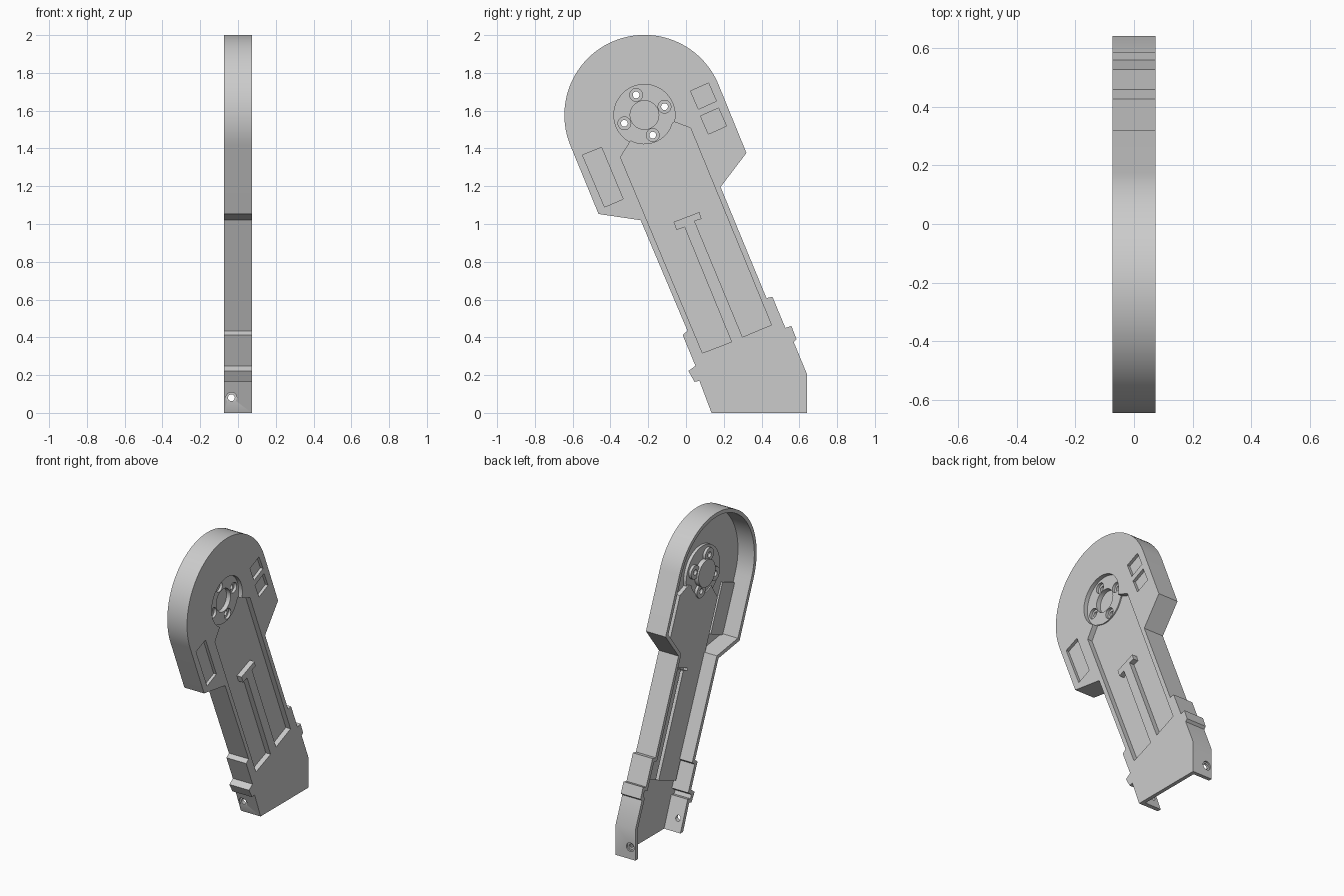
import bpy, bmesh, math
from mathutils import Vector

cube = bpy.data.objects.get("Cube")
if cube:
    bpy.data.objects.remove(cube, do_unlink=True)

HALF = 0.073            # half of the total width
SKIN = 0.025            # wall thickness
LIP = 0.015             # material left around each pocket on the inside
HUB = (-0.22, 1.577)
TILT = 22.5

grey = bpy.data.materials.new("plain grey")
grey.use_nodes = True
grey.diffuse_color = (0.6, 0.6, 0.6, 1)
grey.node_tree.nodes["Principled BSDF"].inputs["Base Color"].default_value = (0.6, 0.6, 0.6, 1)


def arc(centre, r, start, end, n):
    """Points on an arc, angles in degrees."""
    angles = [math.radians(start + (end - start) * i / n) for i in range(n + 1)]
    return [(centre[0] + r * math.cos(a), centre[1] + r * math.sin(a)) for a in angles]


def circle(centre, r, n=32):
    return arc(centre, r, 0, 360, n)[:-1]


def grow(pts, d):
    """Offset a counter-clockwise outline outward by d with mitred corners."""
    out = []
    for i, p in enumerate(pts):
        p = Vector(p)
        e1 = (p - Vector(pts[i - 1])).normalized()
        e2 = (Vector(pts[(i + 1) % len(pts)]) - p).normalized()
        n1, n2 = Vector((e1.y, -e1.x)), Vector((e2.y, -e2.x))
        out.append(tuple(p + (n1 + n2) * d / (1 + n1.dot(n2))))
    return out


def prism(name, pts, a, b, axis="x"):
    """Extrude an outline along x (points are y, z) or along y (points are x, z)."""
    def place(p, t):
        return (t, p[0], p[1]) if axis == "x" else (p[0], t, p[1])
    bm = bmesh.new()
    lo = [bm.verts.new(place(p, a)) for p in pts]
    hi = [bm.verts.new(place(p, b)) for p in pts]
    bm.faces.new(lo)
    bm.faces.new(hi)
    for i in range(len(pts)):
        bm.faces.new((lo[i - 1], lo[i], hi[i], hi[i - 1]))
    bmesh.ops.recalc_face_normals(bm, faces=bm.faces)
    mesh = bpy.data.meshes.new(name)
    bm.to_mesh(mesh)
    bm.free()
    mesh.materials.append(grey)
    obj = bpy.data.objects.new(name, mesh)
    bpy.context.collection.objects.link(obj)
    return obj


def combine(tool, operation):
    """Join a helper to the shell, or cut it away, then drop the helper."""
    mod = shell.modifiers.new(tool.name, "BOOLEAN")
    mod.operation, mod.object, mod.solver = operation, tool, "EXACT"
    bpy.context.view_layer.objects.active = shell
    bpy.ops.object.modifier_apply(modifier=mod.name)
    bpy.data.objects.remove(tool, do_unlink=True)


def add(name, pts, a, b):
    combine(prism(name, pts, a, b), "UNION")


def cut(name, pts, a, b, axis="x"):
    combine(prism(name, pts, a, b, axis), "DIFFERENCE")


# Arm outline: back edge, rounded head, front edge
back_edge = [(.64, .206), (.57, .376), (.585, .39), (.558, .46), (.526, .45),
             (.458, .614), (.426, .608), (.183, 1.196), (.32, 1.376)]
head = arc(HUB, 0.424, TILT, TILT + 180, 48)
front_edge = [(-.463, 1.053), (-.24, 1.02), (.008, .434), (-.018, .413), (.05, .249),
              (.013, .222), (.045, .164), (.071, .17)]
sides = back_edge + head + front_edge
shell = prism("arm_cover", [(.135, 0), (.64, 0)] + sides, -HALF, HALF)

# Hollow inside, open at the inner side and at the bottom
cut("cavity", grow([(.176, -.1), (.64, -.1)] + sides, -SKIN), -0.2, HALF - SKIN)

# Sunken panel around a T-shaped rib
panel = [(-.347, 1.354), (.087, .317), (.241, .376), (-.008, .984), (-.05, .968),
         (-.066, 1.011), (.071, 1.063), (.082, 1.027), (.045, 1.016), (.299, .402),
         (.452, .466), (.024, 1.508), (-.061, 1.54)] + arc(HUB, 0.155, -16, -118, 16)

# Rectangular pockets on the head
pockets = [[(.024, 1.704), (.066, 1.608), (.161, 1.651), (.119, 1.746)],
           [(.077, 1.571), (.119, 1.476), (.214, 1.519), (.172, 1.614)],
           [(-.548, 1.365), (-.431, 1.09), (-.333, 1.132), (-.447, 1.405)]]
screws = arc(HUB, 0.115, TILT, TILT + 270, 3)

# Raised backs of the panel, pockets and hub on the inside
add("panel_back", grow(panel, LIP), 0.02, 0.06)
for p in pockets:
    add("pocket_back", grow(p, LIP), 0.036, 0.061)
add("hub_back", circle(HUB, 0.178, 48), 0.028, 0.062)
add("centre_back", circle(HUB, 0.09), -0.002, 0.058)
for s in screws:
    add("screw_boss", circle(s, 0.045, 24), 0.01, 0.056)

# Recesses on the outer face
cut("panel_recess", panel, 0.038, 0.1)
for p in pockets:
    cut("pocket_recess", p, 0.053, 0.1)
cut("hub_recess", circle(HUB, 0.162, 48), 0.046, 0.11)
cut("centre_recess", circle(HUB, 0.076), 0.016, 0.12)
for s in screws:
    cut("screw_seat", circle(s, 0.034, 24), 0.028, 0.13)
    cut("screw_hole", circle(s, 0.018, 20), -0.1, 0.14)

# Bolt hole through both bottom flanges, with seats outside
bolt = (-0.035, 0.08)
cut("bolt_hole", circle(bolt, 0.018, 20), -0.2, 0.9, "y")
cut("front_bolt_seat", circle(bolt, 0.029, 24), -0.1, 0.112, "y")
cut("back_bolt_seat", circle(bolt, 0.029, 24), 0.63, 0.8, "y")

# Smooth the curved walls, keep the corners sharp
bpy.ops.object.select_all(action="DESELECT")
shell.select_set(True)
bpy.context.view_layer.objects.active = shell
bpy.ops.object.shade_smooth_by_angle(angle=math.radians(25))
